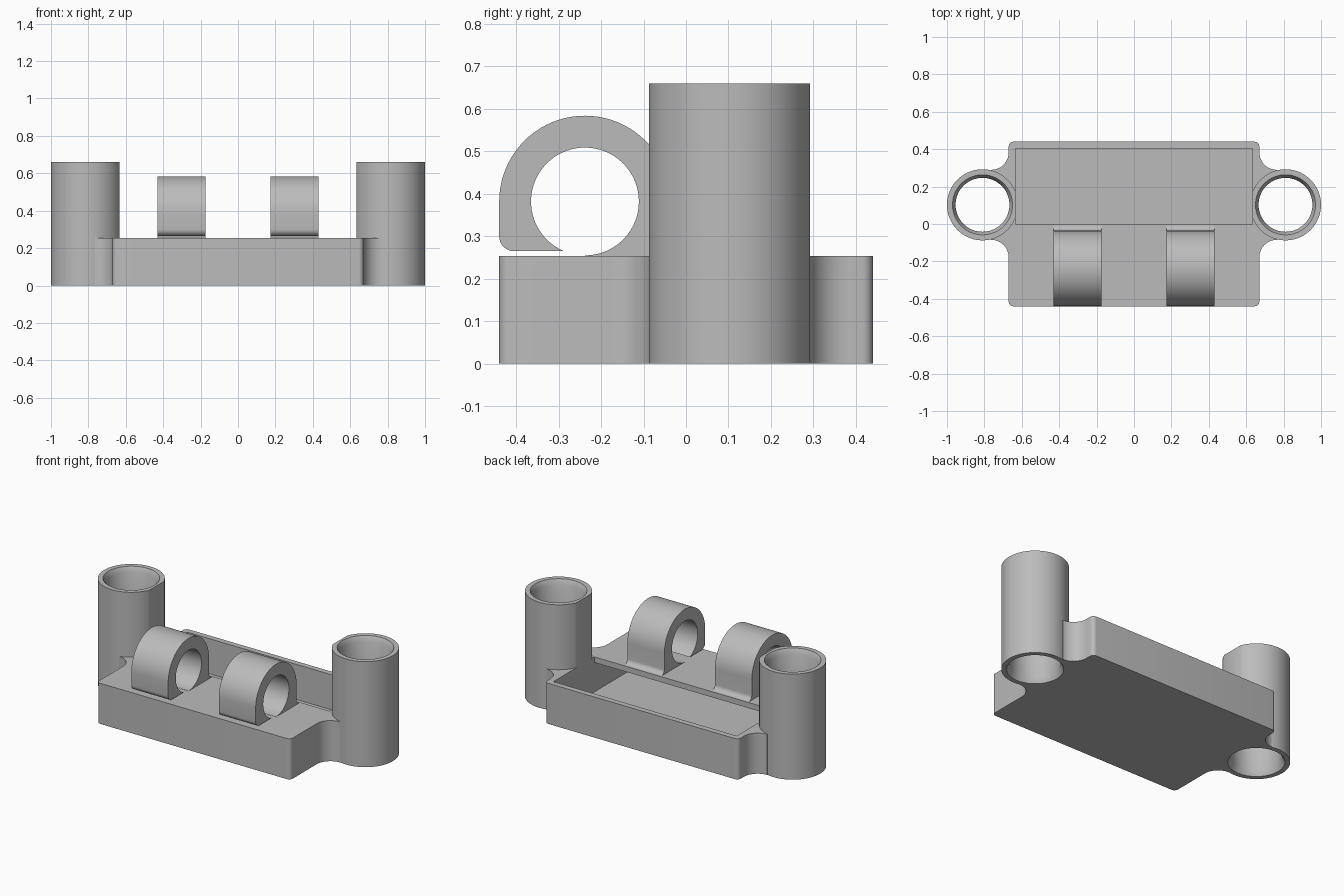
import bpy, bmesh
from math import cos, sin, radians
from mathutils import Vector

cube = bpy.data.objects.get("Cube")
if cube:
    bpy.data.objects.remove(cube, do_unlink=True)

grey = bpy.data.materials.new("plain_grey")
grey.use_nodes = True
COLOUR = (0.5, 0.5, 0.5, 1)
grey.diffuse_color = COLOUR
grey.node_tree.nodes["Principled BSDF"].inputs["Base Color"].default_value = COLOUR

TOP = 0.254           # deck height
TUBE_X, TUBE_Y, TUBE_R, TUBE_H = 0.81, 0.1025, 0.19, 0.66


def arc(cx, cy, r, start, end, steps):
    angles = [radians(start + (end - start) * i / steps) for i in range(steps + 1)]
    return [(cx + r * cos(a), cy + r * sin(a)) for a in angles]


def add_object(name, bm):
    bmesh.ops.recalc_face_normals(bm, faces=bm.faces)
    mesh = bpy.data.meshes.new(name)
    bm.to_mesh(mesh)
    bm.free()
    mesh.materials.append(grey)
    obj = bpy.data.objects.new(name, mesh)
    bpy.context.collection.objects.link(obj)
    return obj


def prism(name, outline, low, high, along_x=False):
    """Extrude a flat outline along z, or a y-z outline along x."""
    bm = bmesh.new()
    place = (lambda p: (low, p[0], p[1])) if along_x else (lambda p: (p[0], p[1], low))
    face = bm.faces.new([bm.verts.new(place(p)) for p in outline])
    moved = bmesh.ops.extrude_face_region(bm, geom=[face])["geom"]
    step = Vector((high - low, 0, 0)) if along_x else Vector((0, 0, high - low))
    bmesh.ops.translate(bm, vec=step, verts=[v for v in moved if isinstance(v, bmesh.types.BMVert)])
    return add_object(name, bm)


def box(name, x, y0, y1, z0, z1):
    return prism(name, [(-x, y0), (x, y0), (x, y1), (-x, y1)], z0, z1)


def turned(name, cx, cy, profile, sides=72):
    """Closed round solid from (height, radius) pairs."""
    bm = bmesh.new()
    rings = []
    for z, r in profile:
        rings.append([bm.verts.new((x, y, z)) for x, y in arc(cx, cy, r, 0, 360, sides)[:-1]])
    for a, b in zip(rings, rings[1:]):
        for i in range(sides):
            j = (i + 1) % sides
            bm.faces.new((a[i], a[j], b[j], b[i]))
    bm.faces.new(rings[0])
    bm.faces.new(rings[-1])
    return add_object(name, bm)


def combine(obj, other, operation):
    mod = obj.modifiers.new(operation.lower(), "BOOLEAN")
    mod.operation, mod.solver, mod.object = operation, "EXACT", other
    bpy.context.view_layer.objects.active = obj
    bpy.ops.object.modifier_apply(modifier=mod.name)
    bpy.data.objects.remove(other, do_unlink=True)


def smooth(obj):
    bpy.ops.object.select_all(action="DESELECT")
    obj.select_set(True)
    bpy.context.view_layer.objects.active = obj
    bpy.ops.object.shade_smooth_by_angle(angle=radians(30))


# Base outline: rounded corners and concave necks that flow into the tubes
W, D, C, N = 0.67, 0.44, 0.025, 0.094
right_side = (arc(W - C, C - D, C, -90, 0, 6)
              + arc(W + N, TUBE_Y - 0.187 - N, N, 180, 90, 12)
              + arc(W + N, TUBE_Y + 0.187 + N, N, 270, 180, 12)
              + arc(W - C, D - C, C, 0, 90, 6))
left_side = [(-x, y) for x, y in reversed(right_side)]
body = prism("hollow_base_with_tubes", right_side + left_side, 0, TOP)

# Upright tubes at both ends
for side in (-1, 1):
    tube = turned("tube", side * TUBE_X, TUBE_Y, [(0, TUBE_R), (TUBE_H, TUBE_R)])
    combine(body, tube, "UNION")

# Hollow inside, with the rear half of the deck open
combine(body, box("cavity_cutter", 0.634, -0.405, 0.405, 0.035, TOP - 0.035), "DIFFERENCE")
combine(body, box("opening_cutter", 0.634, 0, 0.405, 0.1, 0.8), "DIFFERENCE")

# Through holes with chamfered mouths
for side in (-1, 1):
    bore = turned("bore_cutter", side * TUBE_X, TUBE_Y,
                  [(-0.015, 0.169), (0.03, 0.144), (TUBE_H - 0.03, 0.144), (TUBE_H + 0.015, 0.169)])
    combine(body, bore, "DIFFERENCE")
smooth(body)

# Open hooks: rounded lip, outer arch, back foot with fillet, inner ring
HY, HZ = -0.238, 0.382
hook_outline = (arc(-0.405, 0.3, 0.035, 270, 180, 8)
                + arc(HY, HZ, 0.202, 180, 0, 40)
                + arc(-0.006, 0.284, 0.03, 180, 270, 8)
                + [(HY, TOP - 0.001)]
                + arc(HY, HZ, 0.127, -90, 247, 64))
for name, x in (("right_hook", -0.43), ("left_hook", 0.175)):
    smooth(prism(name, hook_outline, x, x + 0.255, along_x=True))
